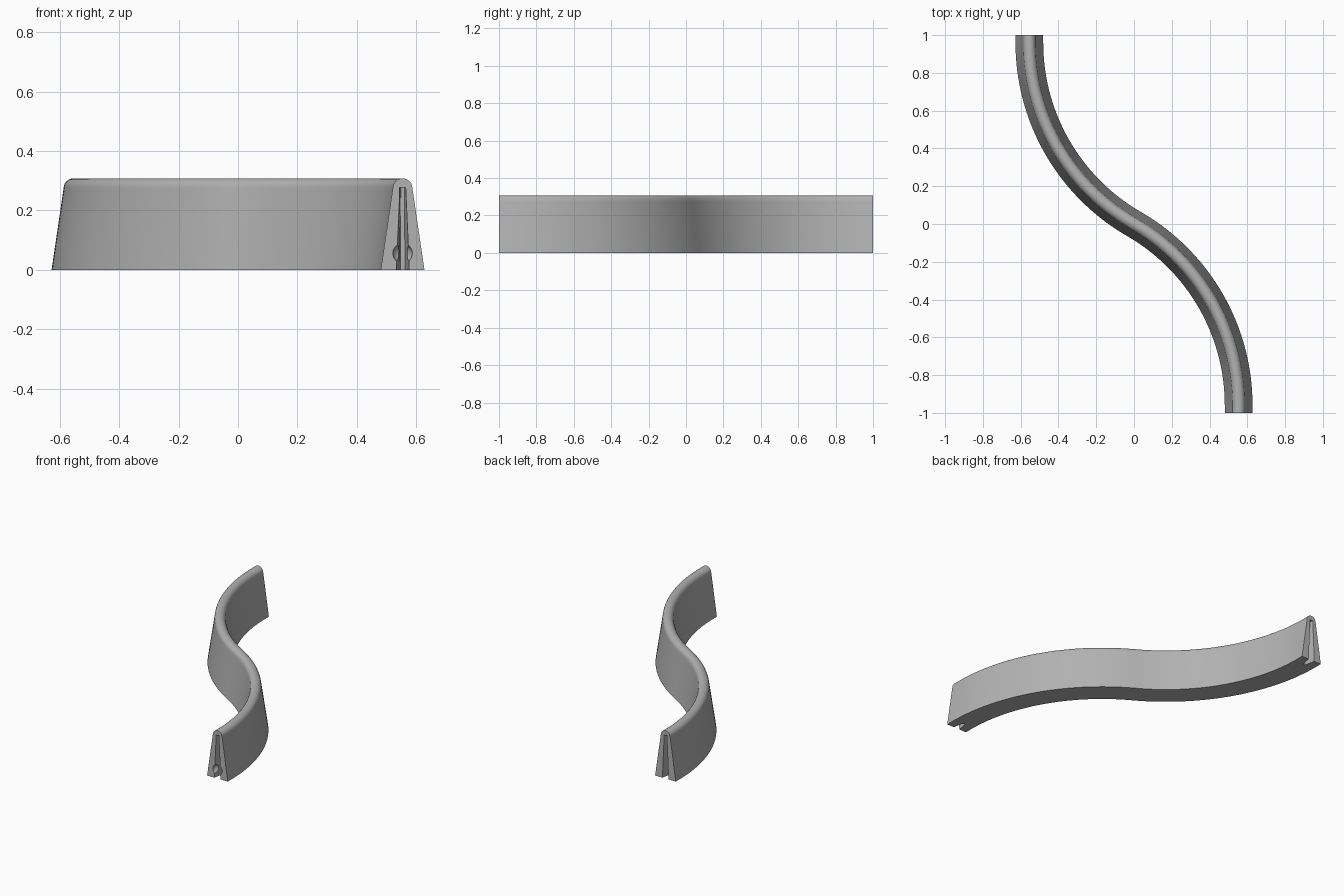
import bpy, bmesh
from math import pi, sin, cos, tan, radians
from mathutils import Vector, Matrix

cube = bpy.data.objects.get("Cube")
if cube:
    bpy.data.objects.remove(cube, do_unlink=True)

END_X, HEIGHT, BASE, TOP = 0.554, 0.308, 0.0735, 0.033
SWEEP = radians(60)
RADIUS = END_X / (1 - cos(SWEEP))
ARC_Y = RADIUS * sin(SWEEP)

grey = bpy.data.materials.new("light grey")
grey.use_nodes = True
grey.diffuse_color = (0.45, 0.45, 0.45, 1)
grey.node_tree.nodes["Principled BSDF"].inputs["Base Color"].default_value = grey.diffuse_color


def make_object(name, bm):
    bmesh.ops.recalc_face_normals(bm, faces=bm.faces)
    mesh = bpy.data.meshes.new(name)
    bm.to_mesh(mesh)
    bm.free()
    mesh.materials.append(grey)
    obj = bpy.data.objects.new(name, mesh)
    bpy.context.collection.objects.link(obj)
    return obj


def loft(bm, rings):
    """Skin a row of equal closed rings and cap both ends."""
    rows = [[bm.verts.new(p) for p in ring] for ring in rings]
    for a, b in zip(rows, rows[1:]):
        for i in range(len(a)):
            j = (i + 1) % len(a)
            bm.faces.new((a[i], a[j], b[j], b[i]))
    bm.faces.new(rows[0])
    bm.faces.new(rows[-1])


# Tapered cross-section with a rounded crest
profile = [(-BASE, 0), (BASE, 0)]
for i in range(13):
    a = pi * i / 12
    profile.append((TOP * cos(a), HEIGHT - TOP + TOP * sin(a)))

# S-shaped path: short straight end, arc, mirrored arc, straight end
half = [(END_X, -1.0, 0.0)]
for i in range(41):
    a = SWEEP * i / 40
    half.append((END_X - RADIUS * (1 - cos(a)), -ARC_Y + RADIUS * sin(a), a))
path = half + [(-x, -y, a) for x, y, a in reversed(half[:-1])]

bm = bmesh.new()
loft(bm, [[(x + u * cos(a), y + u * sin(a), z) for u, z in profile]
          for x, y, a in path])
wall = make_object("curved_wall", bm)


def cut(target, bm, name):
    cutter = make_object(name, bm)
    cutter.hide_render = True
    mod = target.modifiers.new(name, "BOOLEAN")
    mod.object = cutter
    mod.solver = "EXACT"
    bpy.context.view_layer.objects.active = target
    bpy.ops.object.modifier_apply(modifier=name)
    bpy.data.objects.remove(cutter, do_unlink=True)


# Wedge slot and round socket in each end
for side, turn in (("front", 0), ("back", pi)):
    place = Matrix.Rotation(turn, 4, "Z") @ Matrix.Translation((END_X, -1, 0))

    bm = bmesh.new()
    rings = []
    for y, low, high in ((-0.01, 0.024, 0.011), (0.07, 0.008, 0.006)):
        rings.append([(-low, y, -0.01), (low, y, -0.01), (high, y, 0.278), (-high, y, 0.278)])
    loft(bm, rings)
    bm.transform(place)
    cut(wall, bm, side + "_slot_cutter")

    bm = bmesh.new()
    bmesh.ops.create_uvsphere(bm, u_segments=24, v_segments=12, radius=0.033)
    bm.transform(place @ Matrix.Translation((0, 0, 0.056)))
    cut(wall, bm, side + "_socket_cutter")

# Smooth sides, crisp ends and base
bpy.ops.object.select_all(action="DESELECT")
wall.select_set(True)
bpy.context.view_layer.objects.active = wall
bpy.ops.object.shade_smooth_by_angle(angle=radians(30))
